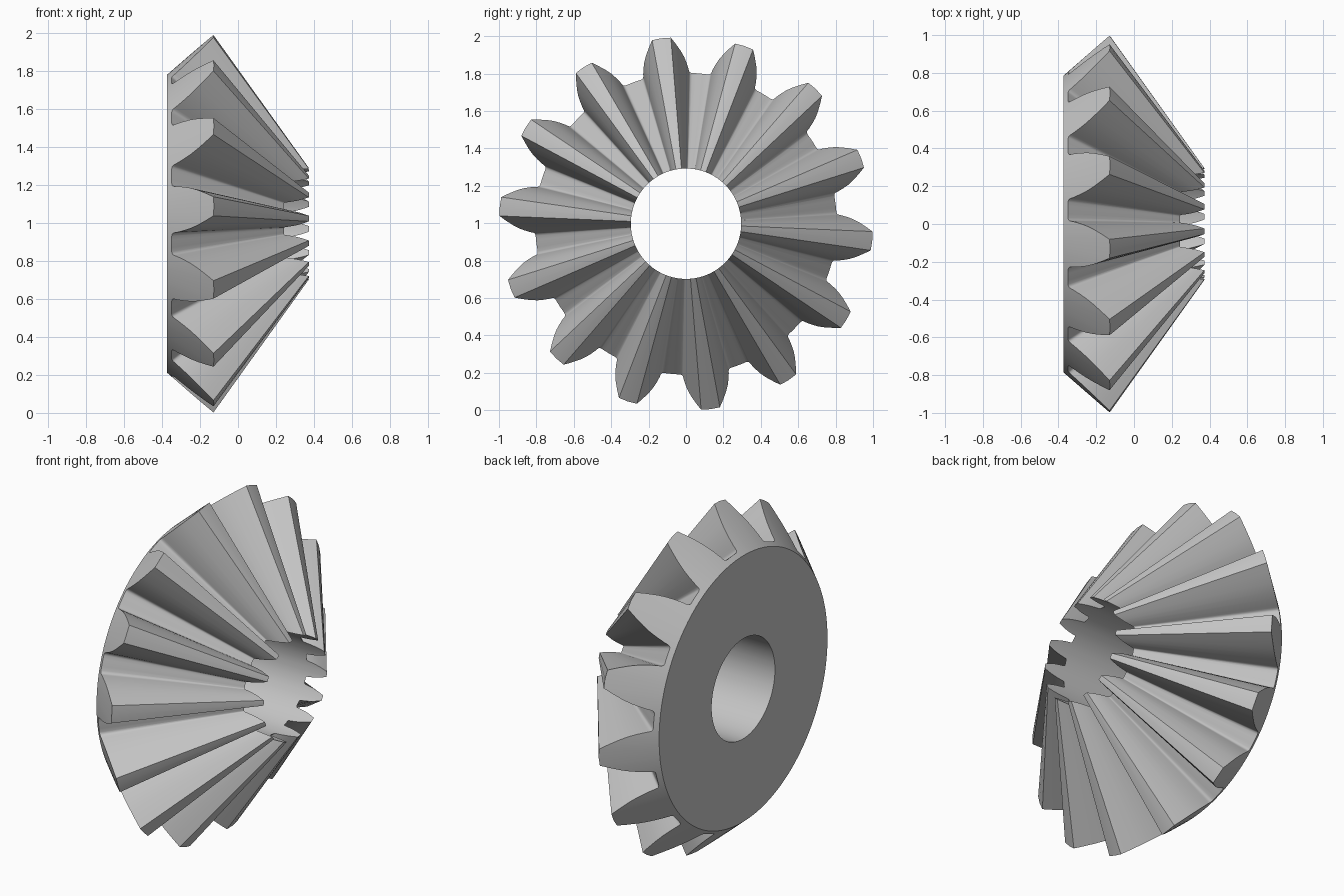
import bpy
import bmesh
from math import sin, cos, radians, pi

cube = bpy.data.objects.get("Cube")
if cube:
    bpy.data.objects.remove(cube, do_unlink=True)

TEETH = 14
PITCH = 2 * pi / TEETH
PHASE = radians(-5.3)
APEX = 0.584            # point on the axis where all tooth lines meet
BORE = 0.295            # bore radius
BACK_X, BACK_R = -0.374, 0.785
TIP_X, TIP_R = -0.127, 1.0
CENTRE_Z = 0.997

# Half tooth on the back cone: degrees from tooth centre, height from rim (0) to tip (1)
HALF = [(12.857, .10), (11.4, .10), (9.9, .10), (9.2, .109), (8.8, .13),
        (8.6, .165), (8.4, .22), (7.7, .36), (6.9, .50), (5.8, .65),
        (4.2, .84), (2.9, .99), (0, 1)]
TOOTH = [(-a, t) for a, t in HALF] + [(a, t) for a, t in HALF[-2:0:-1]]

# Polished metal colour
metal = bpy.data.materials.new("grey metal")
metal.use_nodes = True
grey = (0.55, 0.55, 0.55, 1)
metal.diffuse_color = grey
metal.node_tree.nodes["Principled BSDF"].inputs["Base Color"].default_value = grey

bm = bmesh.new()


def ring_vert(x, r, a):
    """Vertex at axial position x, radius r and angle a around the gear axis."""
    return bm.verts.new((x, r * cos(a), CENTRE_Z + r * sin(a)))


# Four loops: outer tooth ends, inner tooth ends, back of bore, back rim
loops = [[], [], [], []]
for n in range(TEETH):
    for deg, t in TOOTH:
        a = PHASE + n * PITCH + radians(deg)
        x = BACK_X + (TIP_X - BACK_X) * t
        r = BACK_R + (TIP_R - BACK_R) * t
        inner_x = APEX - (APEX - x) * BORE / r
        for loop, (lx, lr) in zip(loops, ((x, r), (inner_x, BORE),
                                          (BACK_X, BORE), (BACK_X, BACK_R))):
            loop.append(ring_vert(lx, lr, a))

# Bridge the loops: tooth flanks, bore wall, back disc, back cone
count = len(loops[0])
for k in range(4):
    p, q = loops[k], loops[(k + 1) % 4]
    for i in range(count):
        j = (i + 1) % count
        bm.faces.new((p[i], p[j], q[j], q[i]))

bmesh.ops.recalc_face_normals(bm, faces=bm.faces)
mesh = bpy.data.meshes.new("bevel_gear")
bm.to_mesh(mesh)
bm.free()
mesh.materials.append(metal)

gear = bpy.data.objects.new("bevel_gear", mesh)
bpy.context.collection.objects.link(gear)
bpy.ops.object.select_all(action='DESELECT')
gear.select_set(True)
bpy.context.view_layer.objects.active = gear
bpy.ops.object.shade_smooth_by_angle(angle=radians(38))
